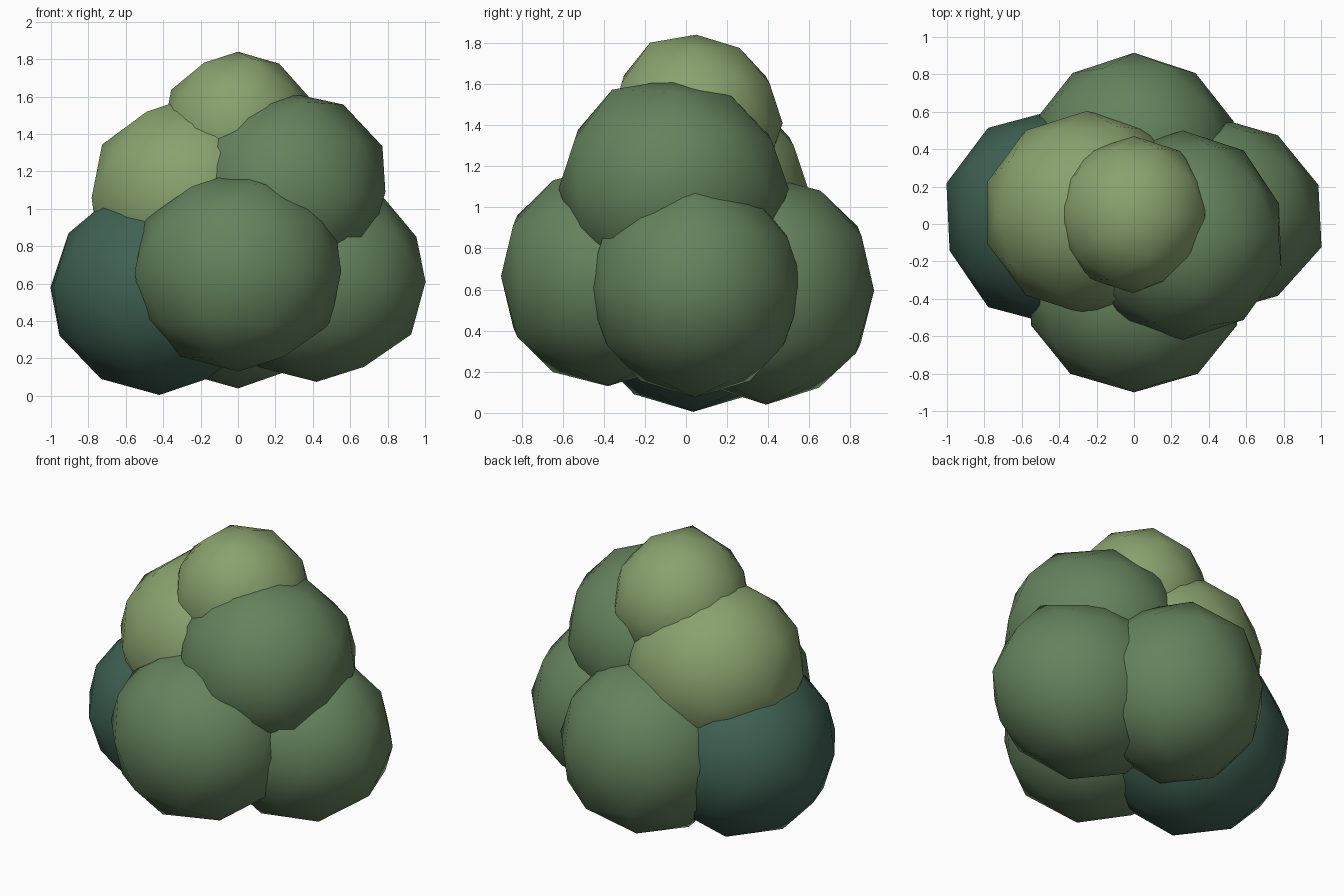
import bpy
from mathutils import Vector

if "Cube" in bpy.data.objects:
    bpy.data.objects.remove(bpy.data.objects["Cube"])


def material(name, rgb):
    m = bpy.data.materials.new(name)
    m.diffuse_color = (*rgb, 1)
    m.use_nodes = True
    m.node_tree.nodes["Principled BSDF"].inputs["Base Color"].default_value = m.diffuse_color
    return m


teal = material("deep_teal_leaf", (0.05, 0.12, 0.088))
green = material("mid_green_leaf", (0.13, 0.225, 0.11))
light = material("light_green_leaf", (0.25, 0.36, 0.155))


def clump(name, centre, radii, mat, swells=()):
    """Low-poly, smooth-shaded leaf clump; swells are (direction, scale) bulges or dents."""
    bpy.ops.mesh.primitive_ico_sphere_add(subdivisions=2, radius=1, location=centre)
    ob = bpy.context.object
    ob.name = name
    for v in ob.data.vertices:
        n, factor = v.co.normalized(), 1
        for direction, scale in swells:
            angle = n.angle(Vector(direction))
            weight = min(1, max(0, 1.8 - angle / 0.33))
            factor += (scale - 1) * weight
        v.co *= factor
    ob.scale = radii
    bpy.ops.object.transform_apply(location=False, rotation=False, scale=True)
    bpy.ops.object.shade_smooth()
    ob.data.materials.append(mat)


# Lower ring of four clumps
clump("lower_left_clump", (-0.42, 0.035, 0.58), (0.595, 0.575, 0.575), teal,
      [((-0.8, 0, 0.6), 0.96), ((-0.95, 0.31, 0), 1.03), ((-0.6, -0.8, 0), 1.03),
       ((-0.6, 0.8, 0), 1.03)])
clump("lower_front_clump", (0, -0.38, 0.665), (0.58, 0.52, 0.535), green,
      [((0, -1, 0.75), 1.05), ((0, -1, -0.75), 1.05)])
clump("lower_right_clump", (0.42, 0.045, 0.61), (0.595, 0.53, 0.535), green,
      [((0.4, 0, 1), 1.06), ((0.95, -0.31, 0), 1.03)])
clump("lower_back_clump", (0, 0.39, 0.595), (0.56, 0.515, 0.555), green,
      [((0, 1, 0.7), 1.07), ((0, 1, -0.5), 1.05)])

# Middle pair
clump("upper_right_clump", (0.26, -0.06, 1.09), (0.555, 0.56, 0.53), green,
      [((0, -0.6, 0.85), 1.07), ((0.9, 0, 0.5), 1.03), ((0.5, 0, 0.85), 1.03),
       ((0.75, 0.3, -0.4), 0.94)])
clump("upper_left_clump", (-0.25, 0.06, 1.06), (0.56, 0.545, 0.54), light)

# Crown
clump("top_clump", (0, 0.05, 1.41), (0.42, 0.42, 0.43), light,
      [((0, -0.6, 0.8), 1.07)])
